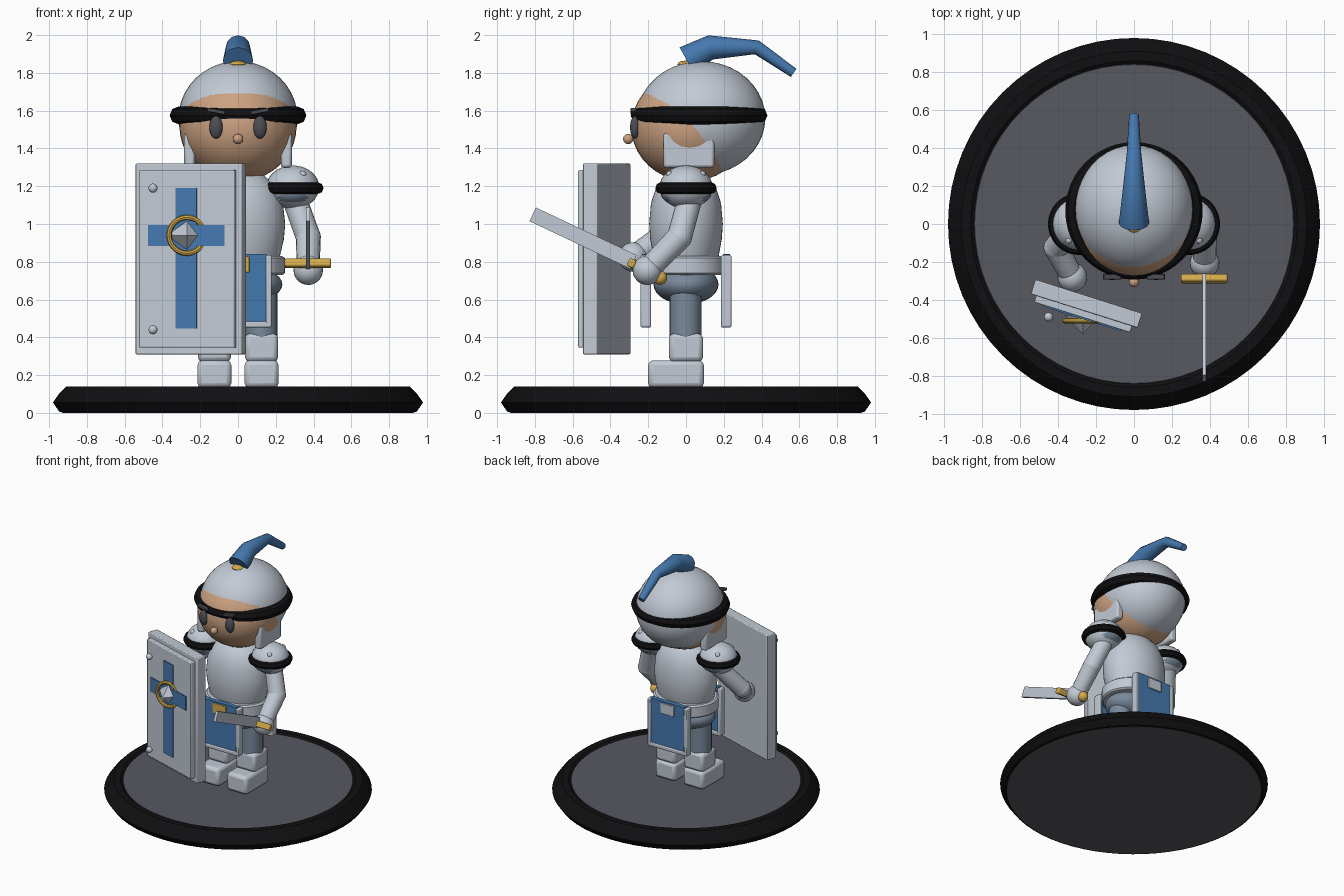
import bpy, bmesh, math
from mathutils import Vector, Matrix

if "Cube" in bpy.data.objects:
    bpy.data.objects.remove(bpy.data.objects["Cube"])


def material(name, rgb):
    m = bpy.data.materials.new(name)
    m.diffuse_color = (*rgb, 1)
    m.use_nodes = True
    m.node_tree.nodes["Principled BSDF"].inputs["Base Color"].default_value = m.diffuse_color
    return m


SILVER = material("silver", (0.54, 0.59, 0.66))
STEEL = material("blue steel", (0.19, 0.25, 0.33))
BLUE = material("blue", (0.06, 0.19, 0.43))
SKIN = material("skin", (0.60, 0.36, 0.22))
BLACK = material("black", (0.005, 0.005, 0.006))
STONE = material("stone grey", (0.095, 0.10, 0.12))
GOLD = material("gold", (0.65, 0.40, 0.07))
EYE = material("eye grey", (0.07, 0.075, 0.09))


def finish(name, bm, mat, bevel=0):
    bmesh.ops.recalc_face_normals(bm, faces=bm.faces)
    me = bpy.data.meshes.new(name)
    bm.to_mesh(me)
    bm.free()
    me.materials.append(mat)
    ob = bpy.data.objects.new(name, me)
    bpy.context.collection.objects.link(ob)
    if bevel:
        mod = ob.modifiers.new("bevel", "BEVEL")
        mod.width, mod.segments = bevel, 2
    return ob


def box(name, mat, center, size, bevel=0.0, rot=(0, 0, 0)):
    bm = bmesh.new()
    bmesh.ops.create_cube(bm, size=1)
    bmesh.ops.scale(bm, vec=size, verts=bm.verts)
    ob = finish(name, bm, mat, bevel)
    ob.location, ob.rotation_euler = center, rot
    return ob


def ball(name, mat, center, radii, seg=32):
    bm = bmesh.new()
    bmesh.ops.create_uvsphere(bm, u_segments=seg, v_segments=seg // 2, radius=1)
    bmesh.ops.scale(bm, vec=radii, verts=bm.verts)
    ob = finish(name, bm, mat)
    ob.location = center
    return ob


def lathe(name, mat, profile, center=(0, 0, 0), sy=1.0, seg=48, ring=False):
    """Spin (radius, z) points; a ring joins last to first, otherwise ends are capped."""
    bm = bmesh.new()
    loops = [[bm.verts.new((r * math.cos(a), r * math.sin(a) * sy, z))
              for a in (2 * math.pi * i / seg for i in range(seg))] for r, z in profile]
    pairs = list(zip(loops, loops[1:])) + ([(loops[-1], loops[0])] if ring else [])
    for a, b in pairs:
        for i in range(seg):
            j = (i + 1) % seg
            bm.faces.new((a[i], a[j], b[j], b[i]))
    if not ring:
        bm.faces.new(loops[0])
        bm.faces.new(loops[-1])
    ob = finish(name, bm, mat)
    ob.location = center
    return ob


def torus(name, mat, center, major, minor, seg=48, sides=8):
    pts = [(major + minor * math.cos(2 * math.pi * k / sides),
            minor * math.sin(2 * math.pi * k / sides)) for k in range(sides)]
    return lathe(name, mat, pts, center, seg=seg, ring=True)


def tube(name, mat, points, radii, sides=16):
    """Tapered tube along a path, mitred at each bend."""
    p = [Vector(q) for q in points]
    bm = bmesh.new()
    loops = []
    for i, q in enumerate(p):
        d = (p[min(i + 1, len(p) - 1)] - p[max(i - 1, 0)]).normalized()
        u = (Vector((1, 0, 0)) - d * d.x).normalized()
        v = d.cross(u)
        loops.append([bm.verts.new(q + radii[i] * (u * math.cos(a) + v * math.sin(a)))
                      for a in (2 * math.pi * k / sides for k in range(sides))])
    for a, b in zip(loops, loops[1:]):
        for i in range(sides):
            j = (i + 1) % sides
            bm.faces.new((a[i], a[j], b[j], b[i]))
    bm.faces.new(loops[0])
    bm.faces.new(loops[-1])
    return finish(name, bm, mat)


# Base
lathe("base_disc", STONE, [(0.93, 0), (0.84, 0.13)], seg=64)
lathe("base_rim", BLACK, [(0.925, 0.002), (0.945, 0.005), (0.98, 0.055), (0.945, 0.105),
                          (0.91, 0.14), (0.86, 0.14), (0.84, 0.125)], seg=64, ring=True)

# Legs, pelvis, torso and belt
for side, s in (("left", -1), ("right", 1)):
    box(side + "_boot", SILVER, (s * 0.125, -0.053, 0.205), (0.18, 0.295, 0.145), 0.025)
    box(side + "_shin", SILVER, (s * 0.125, 0, 0.345), (0.175, 0.18, 0.15), 0.025)
    tube(side + "_thigh", STEEL, [(s * 0.125, -0.003, 0.40), (s * 0.125, -0.003, 0.68)], [0.085, 0.085], 20)
ball("pelvis", STEEL, (0, 0, 0.68), (0.235, 0.172, 0.105))
lathe("torso", SILVER, [(0.17, 0.70), (0.215, 0.80), (0.243, 0.92), (0.25, 1.0), (0.238, 1.11),
                        (0.20, 1.2), (0.13, 1.265), (0.04, 1.29)], sy=0.78)
lathe("belt", SILVER, [(0.235, 0.73), (0.248, 0.74), (0.248, 0.82), (0.235, 0.83)], sy=0.88)

# Cloth panels with trim and buckles
for part, s in (("front", -1), ("back", 1)):
    box(part + "_cloth", BLUE, (0, s * 0.215, 0.65), (0.30, 0.036, 0.38))
    for x in (-1, 1):
        box(part + "_cloth_side_trim", SILVER, (x * 0.163, s * 0.213, 0.645), (0.03, 0.055, 0.38), 0.007)
    box(part + "_cloth_bottom_trim", SILVER, (0, s * 0.213, 0.468), (0.35, 0.055, 0.032), 0.007)
    box(part + "_buckle", GOLD if s < 0 else SILVER, (0, s * 0.233, 0.785), (0.12, 0.018, 0.085), 0.004)

# Shoulders
for side, s in (("left", -1), ("right", 1)):
    ball(side + "_pauldron", SILVER, (s * 0.29, 0, 1.195), (0.14, 0.14, 0.115))
    ball(side + "_shoulder_underside", STEEL, (s * 0.29, 0, 1.165), (0.125, 0.135, 0.075))
    torus(side + "_pauldron_rim", BLACK, (s * 0.29, 0, 1.19), 0.132, 0.031)
    for y in (-1, 1):
        ball(side + "_pauldron_rivet", SILVER, (s * 0.342, y * 0.085, 1.262), (0.02,) * 3, 12)

# Arms: shoulder, elbow, hand
arms = {"right": ((0.30, 0.02, 1.13), (0.372, -0.035, 0.93), (0.372, -0.205, 0.755)),
        "left": ((-0.30, 0.02, 1.13), (-0.41, -0.125, 0.93), (-0.325, -0.28, 0.825))}
for side, (a, b, c) in arms.items():
    tube(side + "_upper_arm", SILVER, [a, b], [0.065, 0.066], 20)
    ball(side + "_elbow", SILVER, b, (0.067,) * 3, 24)
    tube(side + "_forearm", SILVER, [b, c], [0.066, 0.06], 20)
    ball(side + "_hand", SILVER, c, (0.078,) * 3, 24)

# Sword
tilt = (math.radians(-25.3), 0, 0)
box("sword_blade", SILVER, (0.37, -0.545, 0.925), (0.02, 0.59, 0.08), 0, tilt)
box("sword_guard", GOLD, (0.37, -0.288, 0.792), (0.245, 0.04, 0.045), 0.008, tilt)
tube("sword_grip", GOLD, [(0.37, -0.28, 0.79), (0.37, -0.14, 0.72)], [0.025, 0.025], 12)
ball("sword_pommel", GOLD, (0.37, -0.138, 0.716), (0.038,) * 3, 20)

# Shield, turned about z
turn = math.radians(-17.6)
center, out = Vector((-0.25, -0.42, 0.815)), Vector((math.sin(turn), -math.cos(turn), 0))
along = Vector((math.cos(turn), math.sin(turn), 0))
rot = (0, 0, turn)
box("shield_back", SILVER, center, (0.59, 0.08, 1.01), 0.006, rot)
box("shield_front", SILVER, center + out * 0.055, (0.53, 0.042, 0.94), 0.006, rot)
face = center + out * 0.079
box("shield_cross_upright", BLUE, face + Vector((0, 0, 0.003)), (0.115, 0.009, 0.745), 0, rot)
box("shield_cross_bar", BLUE, face + Vector((0, 0, 0.125)), (0.425, 0.0085, 0.112), 0, rot)
emblem = torus("shield_gold_ring", GOLD, (-0.27, -0.51, 0.94), 0.095, 0.014, 32)
emblem.rotation_euler = (math.pi / 2, 0, 0)
bm = bmesh.new()
bmesh.ops.create_cone(bm, cap_ends=True, segments=4, radius1=0.095, radius2=0, depth=0.10,
                      matrix=Matrix.Rotation(math.pi / 2, 4, "X"))
boss = finish("shield_boss", bm, SILVER)
boss.location = (-0.27, -0.53, 0.94)
for z in (0.44, 1.19):
    for x in (-0.45, -0.09):
        ball("shield_rivet", SILVER, (x, -0.49, z), (0.024,) * 3, 16)

# Head and helmet
ball("head", SKIN, (0, 0.02, 1.515), (0.31, 0.31, 0.29), 40)
ball("helmet", SILVER, (0, 0.08, 1.56), (0.315, 0.34, 0.302), 40)
torus("helmet_band", BLACK, (0, 0.069, 1.575), 0.315, 0.047)
ball("nose", SKIN, (0, -0.306, 1.45), (0.027,) * 3, 20)
for side, s in (("left", -1), ("right", 1)):
    ball(side + "_eye", EYE, (s * 0.116, -0.27, 1.512), (0.036, 0.026, 0.06), 24)
    box(side + "_eyebrow", EYE, (s * 0.116, -0.278, 1.597), (0.095, 0.03, 0.02), 0.004,
        (0, s * math.radians(-10), 0))
    box(side + "_cheek_guard", SILVER, (s * 0.256, 0.015, 1.39), (0.058, 0.27, 0.185), 0.015)

# Plume
ball("plume_socket", GOLD, (0, 0.0, 1.845), (0.045, 0.045, 0.02), 16)
tube("plume", BLUE, [(0, 0.005, 1.865), (0, 0.13, 1.935), (0, 0.375, 1.935), (0, 0.57, 1.80)],
     [0.08, 0.065, 0.038, 0.026], 12)

# Smooth rounded parts, keep edges sharp
for ob in bpy.context.collection.objects:
    ob.select_set(True)
    bpy.context.view_layer.objects.active = ob
bpy.ops.object.shade_smooth_by_angle(angle=math.radians(32))
